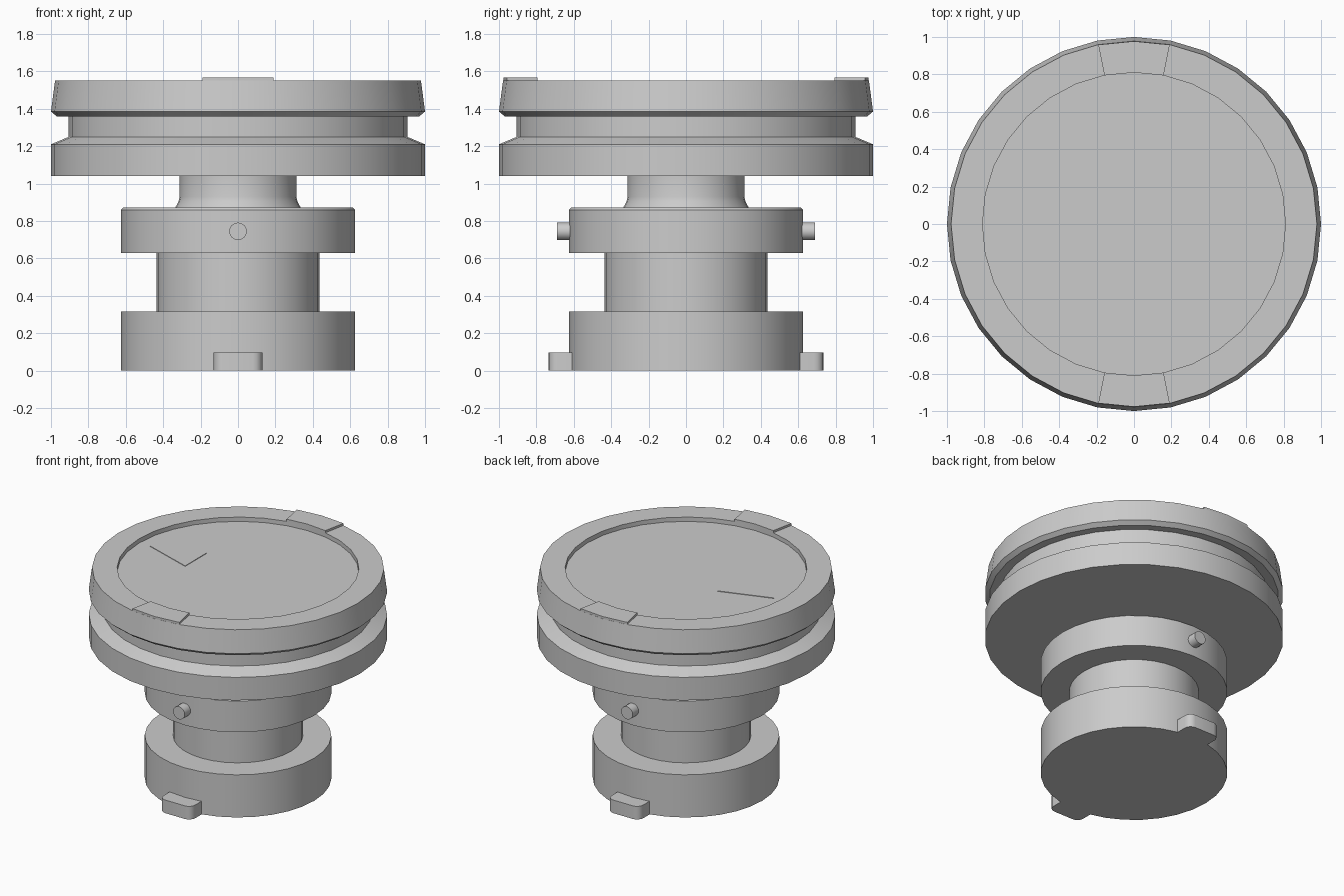
import bpy, bmesh
from math import sin, cos, pi, radians
from mathutils import Matrix

if "Cube" in bpy.data.objects:
    bpy.data.objects.remove(bpy.data.objects["Cube"])

SEG = 32


def finish(name, bm, angle=30):
    bmesh.ops.remove_doubles(bm, verts=bm.verts, dist=1e-5)
    bmesh.ops.recalc_face_normals(bm, faces=bm.faces)
    me = bpy.data.meshes.new(name)
    bm.to_mesh(me)
    bm.free()
    ob = bpy.data.objects.new(name, me)
    bpy.context.collection.objects.link(ob)
    bpy.ops.object.select_all(action='DESELECT')
    bpy.context.view_layer.objects.active = ob
    ob.select_set(True)
    bpy.ops.object.shade_smooth_by_angle(angle=radians(angle))
    return ob


def lathe(name, profile):
    """Revolve (radius, z) points; a zero-radius end becomes a flat cap."""
    bm = bmesh.new()
    rings = [[bm.verts.new((r * cos(2 * pi * i / SEG), r * sin(2 * pi * i / SEG), z))
              for i in range(SEG)] for r, z in profile if r > 0]
    for a, b in zip(rings, rings[1:]):
        for i in range(SEG):
            j = (i + 1) % SEG
            bm.faces.new((a[i], a[j], b[j], b[i]))
    if profile[0][0] == 0:
        bm.faces.new(rings[0][::-1])
    if profile[-1][0] == 0:
        bm.faces.new(rings[-1])
    return finish(name, bm)


def prism(name, outline, z0, z1, turn=0):
    """Extrude an xy outline from z0 to z1, turned about z."""
    bm = bmesh.new()
    face = bm.faces.new([bm.verts.new((x, y, z0)) for x, y in outline])
    top = bmesh.ops.extrude_face_region(bm, geom=[face])['geom']
    for v in top:
        if isinstance(v, bmesh.types.BMVert):
            v.co.z = z1
    bmesh.ops.rotate(bm, verts=bm.verts, matrix=Matrix.Rotation(turn, 3, 'Z'))
    return finish(name, bm)


# Stem: base disc, shaft, collar and flared neck
lathe("stem", [(0, 0), (.625, 0), (.625, .315), (.435, .315), (.435, .63),
               (.625, .63), (.625, .86), (.613, .872), (.335, .872),
               (.318, .905), (.312, .93), (.312, 1.04)])

# Head: lower plate, groove, tapered upper plate with recessed top
lathe("head", [(.312, 1.04), (1, 1.04), (1, 1.21), (.905, 1.25), (.905, 1.365),
               (.97, 1.36), (1, 1.385), (.978, 1.552), (.81, 1.552),
               (.81, 1.52), (0, 1.52)])

# Pointer triangle on the recessed floor
prism("pointer_triangle", [(-.72, 0), (-.345, -.125), (-.345, .125)], 1.518, 1.524)

step = 2 * pi / SEG
for side, turn in (("front", pi), ("back", 0)):
    # Raised rim tab spanning two segments
    angles = [pi / 2 + k * step for k in (-1, 0, 1)]
    outline = [(.977 * cos(a), .977 * sin(a)) for a in angles]
    outline += [(.81 * cos(a), .81 * sin(a)) for a in reversed(angles)]
    prism(side + "_rim_tab", outline, 1.551, 1.568, turn)

    # Locking lug on the base with rounded outer corners
    r = .05
    arc = [(.08 + r * cos(k * pi / 8), .685 + r * sin(k * pi / 8)) for k in range(5)]
    lug = [(.13, .58)] + arc + [(-x, y) for x, y in reversed(arc)] + [(-.13, .58)]
    prism(side + "_base_lug", lug, 0, .097, turn)

    # Collar pin
    bm = bmesh.new()
    m = Matrix.Rotation(turn, 4, 'Z') @ Matrix.Translation((0, .64, .745)) @ Matrix.Rotation(pi / 2, 4, 'X')
    bmesh.ops.create_cone(bm, cap_ends=True, segments=16, radius1=.047,
                          radius2=.047, depth=.1, matrix=m)
    finish(side + "_collar_pin", bm)
